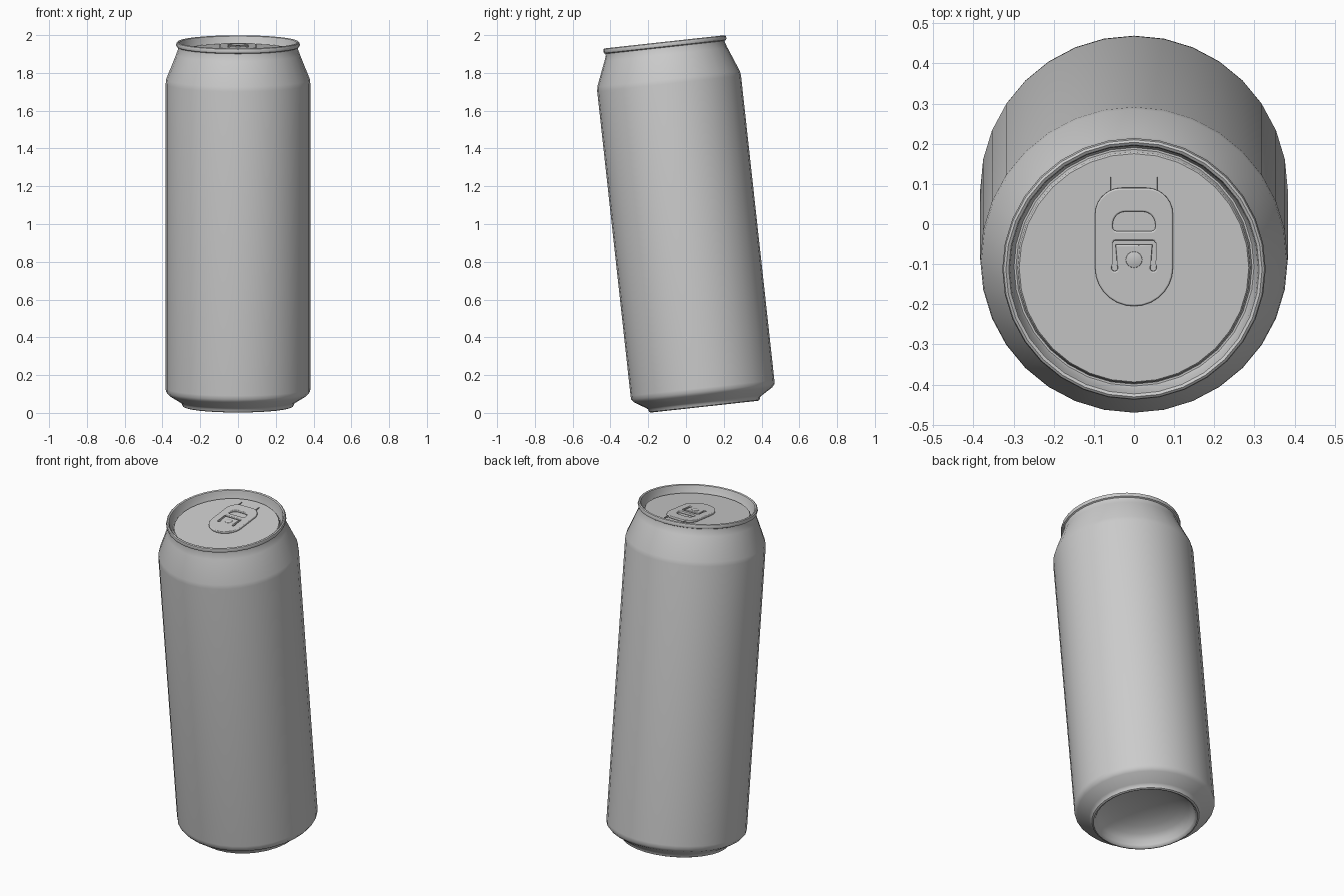
import bpy, bmesh
from math import pi, sin, cos, radians
from mathutils import Matrix

if "Cube" in bpy.data.objects:
    bpy.data.objects.remove(bpy.data.objects["Cube"])

SEG = 32
TILT = Matrix.Translation((0, 0.098, 0.033)) @ Matrix.Rotation(radians(6.25), 4, 'X')


def smooth(ob, angle):
    bpy.ops.object.select_all(action='DESELECT')
    ob.select_set(True)
    bpy.context.view_layer.objects.active = ob
    bpy.ops.object.shade_smooth_by_angle(angle=radians(angle))


def lathe(name, profile, local=Matrix(), angle=40, seg=SEG):
    """Spin an (r, z) profile, ordered outside-bottom to top, about z."""
    bm = bmesh.new()
    vs = [bm.verts.new((r, 0, z)) for r, z in profile]
    es = [bm.edges.new(p) for p in zip(vs, vs[1:])]
    bmesh.ops.spin(bm, geom=vs + es, axis=(0, 0, 1), cent=(0, 0, 0),
                   angle=2 * pi, steps=seg, use_merge=True)
    bmesh.ops.remove_doubles(bm, verts=bm.verts, dist=1e-4)
    bmesh.ops.recalc_face_normals(bm, faces=bm.faces)
    me = bpy.data.meshes.new(name)
    bm.to_mesh(me)
    bm.free()
    ob = bpy.data.objects.new(name, me)
    bpy.context.collection.objects.link(ob)
    ob.matrix_world = TILT @ local
    smooth(ob, angle)
    return ob


def arc(cx, cy, r, a0, a1, n=7):
    return [(cx + r * cos(radians(a0 + (a1 - a0) * i / n)),
             cy + r * sin(radians(a0 + (a1 - a0) * i / n))) for i in range(n + 1)]


def rounded(w, y0, y1, r_low, r_high):
    """Counter-clockwise rounded rectangle, half width w."""
    return (arc(w - r_high, y1 - r_high, r_high, 0, 90)
            + arc(r_high - w, y1 - r_high, r_high, 90, 180)
            + arc(r_low - w, y0 + r_low, r_low, 180, 270)
            + arc(w - r_low, y0 + r_low, r_low, 270, 360))


# Body: domed underside, foot ring, wall, neck, rolled rim, countersunk lid
dome = [(0.27 * sin(radians(a)), 0.015 + 0.10 * cos(radians(a))) for a in range(0, 91, 15)]
body = dome + [
    (0.276, 0.004), (0.285, 0.0), (0.294, 0.004), (0.298, 0.018), (0.308, 0.026),
    (0.368, 0.063), (0.382, 0.08), (0.383, 0.10), (0.383, 1.72), (0.380, 1.745),
    (0.328, 1.875), (0.317, 1.905), (0.317, 1.916)]
lathe("can_body", body)

rim = [(0.317, 1.914), (0.325, 1.918), (0.328, 1.928), (0.325, 1.939), (0.319, 1.943),
       (0.312, 1.939), (0.309, 1.930), (0.303, 1.885), (0.299, 1.879), (0.294, 1.879),
       (0.291, 1.885), (0.290, 1.897), (0.286, 1.902), (0, 1.902)]
lathe("rim_and_lid", rim)

# Pull tab: plate with a finger hole and a U-shaped slot
outer = rounded(0.093, -0.091, 0.197, 0.092, 0.062)
hole = rounded(0.057, 0.089, 0.146, 0.014, 0.036)[::-1]
slot_right = ([(0.042, 0.055), (0.042, 0.010)] + arc(0.048, 0.0, 0.012, 120, 420, 8)
              + [(0.054, 0.010)] + arc(0.047, 0.065, 0.009, 0, 90, 3))
slot = (slot_right + [(-x, y) for x, y in slot_right[::-1]])[::-1]

cu = bpy.data.curves.new("pull_tab", 'CURVE')
cu.dimensions = '2D'
cu.fill_mode = 'BOTH'
cu.extrude = 0.003
cu.bevel_depth = 0.004
cu.bevel_resolution = 2
for pts in (outer, hole, slot):
    sp = cu.splines.new('POLY')
    sp.points.add(len(pts) - 1)
    for p, (x, y) in zip(sp.points, pts):
        p.co = (x, y, 0, 1)
    sp.use_cyclic_u = True
tab = bpy.data.objects.new("pull_tab", cu)
bpy.context.collection.objects.link(tab)
tab.matrix_world = TILT @ Matrix.Translation((0, 0, 1.909))
bpy.ops.object.select_all(action='DESELECT')
tab.select_set(True)
bpy.context.view_layer.objects.active = tab
bpy.ops.object.convert(target='MESH')
smooth(bpy.context.view_layer.objects.active, 40)

# Rivet holding the tab
lathe("rivet", [(0.022, 0), (0.020, 0.003), (0.012, 0.005), (0, 0.006)],
      Matrix.Translation((0, 0.022, 1.914)), seg=16)
